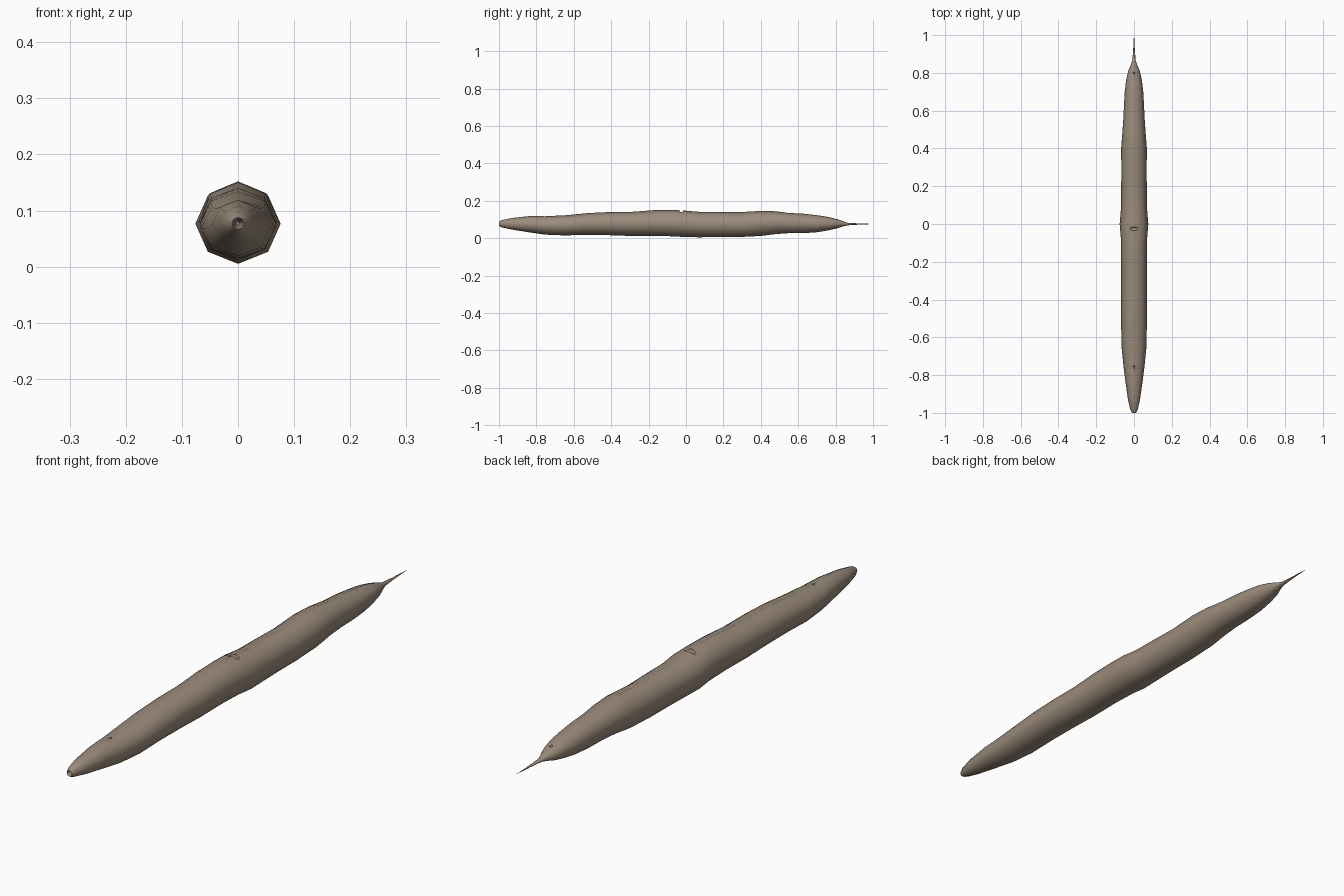
import bpy, bmesh, math

if "Cube" in bpy.data.objects:
    bpy.data.objects.remove(bpy.data.objects["Cube"])

# Body stations: y, bottom z, top z, half width
STATIONS = [
    (-1.00, .066, .088, .011), (-.985, .058, .097, .019), (-.93, .046, .108, .032),
    (-.83, .030, .119, .046), (-.75, .019, .118, .056), (-.65, .015, .122, .066),
    (-.53, .018, .134, .068), (-.41, .016, .140, .068), (-.29, .012, .141, .068),
    (-.17, .013, .150, .069), (-.07, .010, .152, .070), (0.00, .006, .147, .076),
    (.07, .005, .141, .070), (.17, .006, .141, .068), (.28, .006, .139, .067),
    (.40, .012, .146, .068), (.48, .022, .144, .062), (.55, .027, .135, .057),
    (.63, .027, .131, .053), (.70, .032, .123, .049), (.76, .042, .114, .042),
    (.81, .053, .102, .031), (.84, .063, .091, .018), (.865, .069, .082, .009),
    (.93, .073, .079, .004), (1.00, .0755, .0765, .0006)]
# Mouth tube folding back into the head
MOUTH = [(-.93, .074, .080, .003), (-.985, .070, .084, .007)]
SIDES = 8


def smooth(obj, angle):
    bpy.ops.object.select_all(action='DESELECT')
    obj.select_set(True)
    bpy.context.view_layer.objects.active = obj
    bpy.ops.object.shade_smooth_by_angle(angle=math.radians(angle))


def make_body():
    bm = bmesh.new()
    rings = []
    for y, lo, hi, w in MOUTH + STATIONS:
        rings.append([bm.verts.new((w * math.sin(2 * math.pi * i / SIDES), y,
                                    (lo + hi) / 2 + (hi - lo) / 2 * math.cos(2 * math.pi * i / SIDES)))
                      for i in range(SIDES)])
    for a, b in zip(rings, rings[1:]):
        for i in range(SIDES):
            j = (i + 1) % SIDES
            bm.faces.new((a[i], a[j], b[j], b[i]))
    bm.faces.new(rings[0])
    bm.faces.new(rings[-1])
    bmesh.ops.recalc_face_normals(bm, faces=bm.faces)
    mesh = bpy.data.meshes.new("worm_body")
    bm.to_mesh(mesh)
    bm.free()
    obj = bpy.data.objects.new("worm_body", mesh)
    bpy.context.collection.objects.link(obj)
    return obj


def cut(obj, name, loc, scale):
    """Sink an ellipsoidal opening into the body."""
    bpy.ops.mesh.primitive_uv_sphere_add(segments=12, ring_count=8, radius=1, location=loc)
    cutter = bpy.context.object
    cutter.name = name
    cutter.scale = scale
    cutter.hide_render = True
    bpy.context.view_layer.update()
    bpy.context.view_layer.objects.active = obj
    mod = obj.modifiers.new(name, 'BOOLEAN')
    mod.operation = 'DIFFERENCE'
    mod.object = cutter
    bpy.ops.object.modifier_apply(modifier=name)
    bpy.data.objects.remove(cutter)


body = make_body()
# Mid-body slit, front pore and tail pore
cut(body, "slit_cutter", (0, -.025, .150), (.030, .010, .017))
cut(body, "front_pore_cutter", (0, -.755, .118), (.005, .005, .008))
cut(body, "tail_pore_cutter", (0, .80, .105), (.005, .006, .010))
smooth(body, 60)

mat = bpy.data.materials.new("worm_skin")
mat.diffuse_color = (.33, .26, .20, 1)
mat.use_nodes = True
mat.node_tree.nodes["Principled BSDF"].inputs["Base Color"].default_value = mat.diffuse_color
body.data.materials.clear()
body.data.materials.append(mat)
